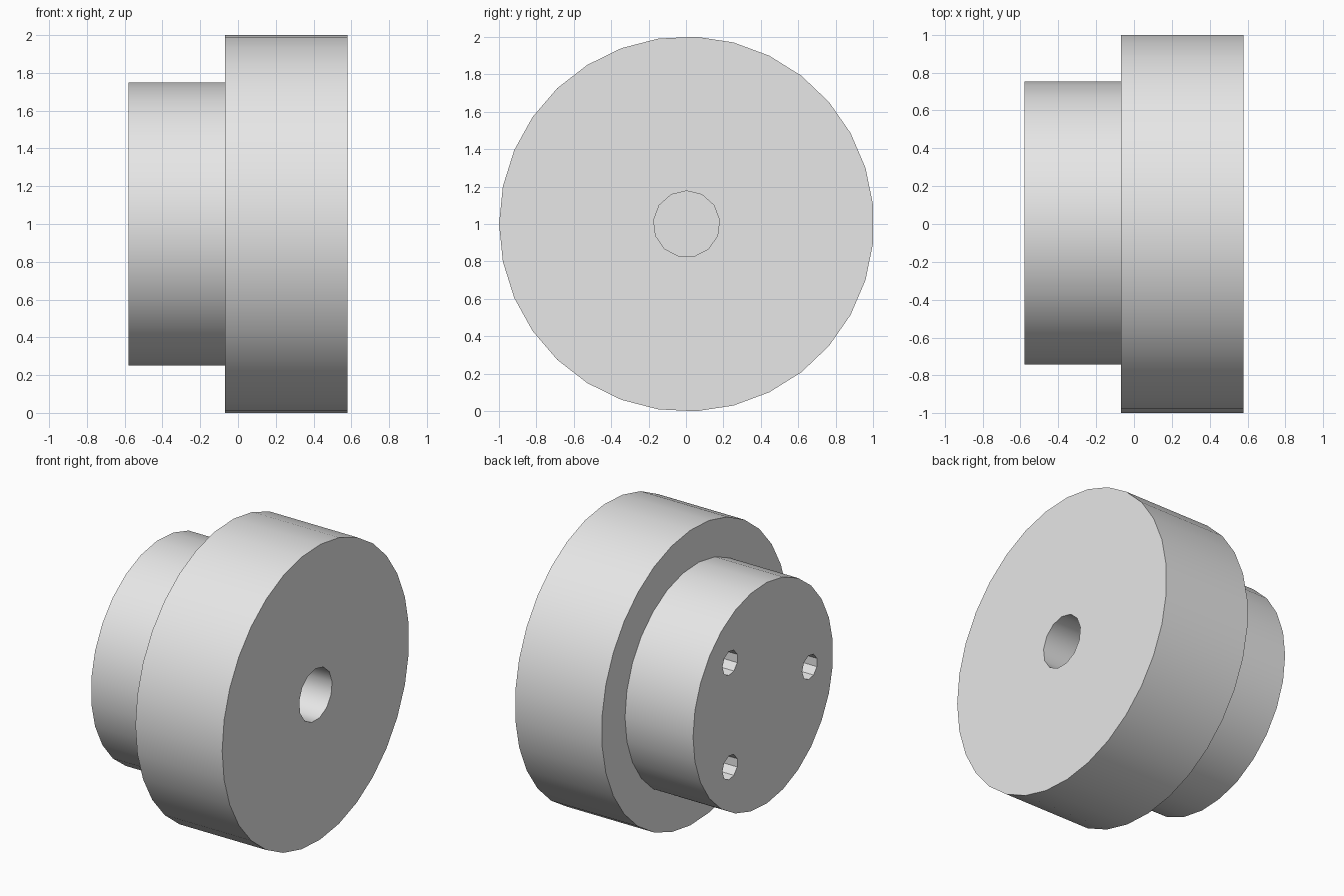
import bpy
import bmesh
from math import cos, sin, pi, radians

cube = bpy.data.objects.get("Cube")
if cube:
    bpy.data.objects.remove(cube, do_unlink=True)

GREY = (0.8, 0.8, 0.8, 1.0)
grey = bpy.data.materials.new("plain grey")
grey.use_nodes = True
grey.diffuse_color = GREY
for node in grey.node_tree.nodes:
    if node.type == "BSDF_PRINCIPLED":
        node.inputs["Base Color"].default_value = GREY


def add_tube(bm, x0, x1, circle):
    """Add one wall of quads along x; return its edge loop at each end."""
    y, z, radius, sides, phase = circle
    rings = []
    for x in (x0, x1):
        rings.append([bm.verts.new((x,
                                    y + radius * cos(phase + 2 * pi * i / sides),
                                    z + radius * sin(phase + 2 * pi * i / sides)))
                      for i in range(sides)])
    a, b = rings
    for i in range(sides):
        j = (i + 1) % sides
        bm.faces.new((a[i], a[j], b[j], b[i]))
    return [[bm.edges.get((ring[i], ring[(i + 1) % sides])) for i in range(sides)]
            for ring in rings]


def drilled_disc(name, x0, x1, outline, holes):
    """A disc lying along x, pierced by round holes."""
    bm = bmesh.new()
    ends = [[], []]
    for circle in [outline] + holes:
        for end, loop in zip(ends, add_tube(bm, x0, x1, circle)):
            end.extend(loop)
    for end in ends:
        bmesh.ops.triangle_fill(bm, edges=end, use_beauty=True, normal=(1, 0, 0))
    bmesh.ops.recalc_face_normals(bm, faces=bm.faces)
    mesh = bpy.data.meshes.new(name)
    bm.to_mesh(mesh)
    bm.free()
    mesh.materials.append(grey)
    obj = bpy.data.objects.new(name, mesh)
    bpy.context.collection.objects.link(obj)
    return obj


# Axis position
Y, Z = 0.003, 1.0

# Large disc with a central bore
disc = drilled_disc("large_disc", -0.07, 0.58,
                    (Y, Z, 1.001, 31, pi),
                    [(Y, Z, 0.177, 13, pi / 2)])

# Smaller hub with three bolt holes, which the disc closes at the inner end
bolt_holes = [(Y + 0.5 * cos(a), Z + 0.5 * sin(a), 0.082, 9, 0)
              for a in (pi / 4, -pi / 4, pi)]
hub = drilled_disc("hub", -0.58, -0.07, (Y, Z, 0.75, 27, 0), bolt_holes)

# Smooth round walls, sharp rims
bpy.ops.object.select_all(action="DESELECT")
for obj in (disc, hub):
    obj.select_set(True)
    bpy.context.view_layer.objects.active = obj
bpy.ops.object.shade_smooth_by_angle(angle=radians(30))
